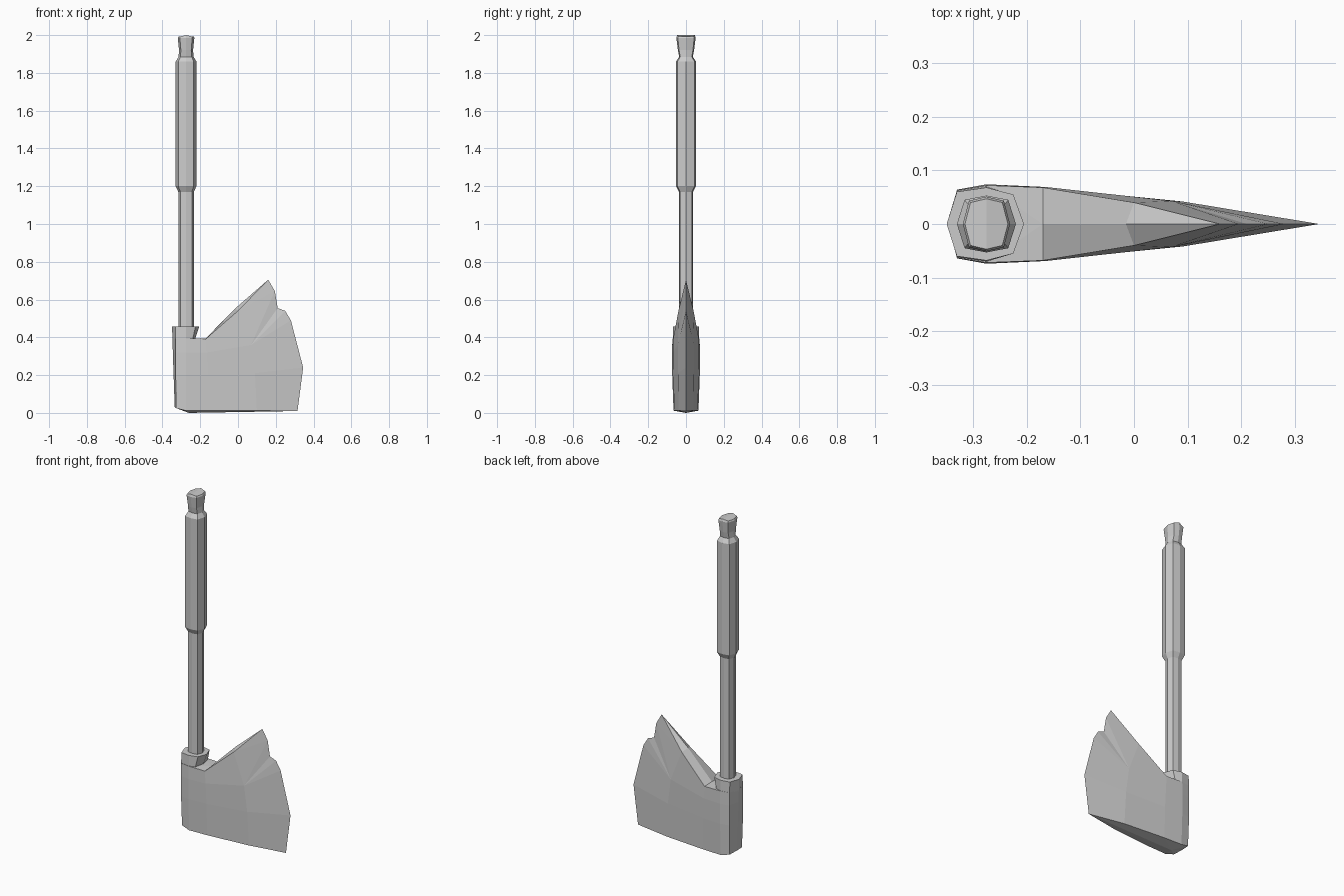
import bpy, bmesh

if "Cube" in bpy.data.objects:
    bpy.data.objects.remove(bpy.data.objects["Cube"])

# Single grey material
grey = bpy.data.materials.new("light_grey")
grey.use_nodes = True
color = (0.6, 0.6, 0.6, 1)
grey.diffuse_color = color
grey.node_tree.nodes["Principled BSDF"].inputs["Base Color"].default_value = color


def finish(name, bm):
    bmesh.ops.recalc_face_normals(bm, faces=bm.faces)
    mesh = bpy.data.meshes.new(name)
    bm.to_mesh(mesh)
    bm.free()
    mesh.materials.append(grey)
    obj = bpy.data.objects.new(name, mesh)
    bpy.context.collection.objects.link(obj)
    return obj


def bridge(bm, rings):
    for a, b in zip(rings, rings[1:]):
        for i in range(len(a)):
            j = (i + 1) % len(a)
            bm.faces.new((a[i], a[j], b[j], b[i]))


CX = -0.275
OCTAGON = [(1, 0), (.74, .85), (0, 1), (-.74, .85),
           (-1, 0), (-.74, -.85), (0, -1), (.74, -.85)]


# Eight-sided handle: sections of (height, half width, half depth)
def handle(name, sections, crown):
    bm = bmesh.new()
    rings = [[bm.verts.new((CX + u * rx, v * ry, z)) for u, v in OCTAGON]
             for z, rx, ry in sections]
    bridge(bm, rings)
    bm.faces.new(rings[0])
    top = rings[-1]
    top[2].co.z += crown
    top[6].co.z += crown
    bm.faces.new(top[2:7])
    bm.faces.new(top[6:] + top[:3])
    return finish(name, bm)


handle("handle", [(.3, .041, .037), (1.17, .041, .037), (1.2, .055, .053),
                  (1.86, .055, .053), (1.885, .04, .036), (1.92, .037, .043),
                  (1.985, .044, .051), (1.993, .04, .047)], .007)

# Collar around the handle socket, flaring towards the blade at its top
bm = bmesh.new()
outer_low = [(-.228, 0), (-.24, .058), (CX, .07), (-.33, .062), (-.347, 0)]
outer_top = [(-.205, 0), (-.225, .055), (CX, .068), (-.33, .06), (-.349, 0)]


def full_ring(half, z):
    pts = half + [(x, -y) for x, y in half[-2:0:-1]]
    return [bm.verts.new((x, y, z)) for x, y in pts]


low, top = full_ring(outer_low, .39), full_ring(outer_top, .457)
bridge(bm, [low, top])
bm.faces.new(top)
finish("collar", bm)

# Half of the axe head: columns of points from the back to the cutting edge
bm = bmesh.new()
columns = [
    [(-.335, 0, .03), (-.341, 0, .2), (-.345, 0, .32), (-.347, 0, .395)],
    [(-.327, .058, .025), (-.33, .063, .2), (-.33, .064, .32), (-.33, .063, .395)],
    [(-.275, .066, .012), (-.275, .073, .2), (-.275, .074, .32), (-.275, .072, .395)],
    [(-.16, .062, .012), (-.16, .067, .2), (-.165, .069, .32), (-.17, .068, .392)],
    [(.1, .04, .012), (.09, .042, .21), (.07, .043, .36), (0, .04, .54)],
]
cols = [[bm.verts.new(p) for p in col] for col in columns]
for a, b in zip(cols, cols[1:]):
    for r in range(3):
        bm.faces.new((a[r], b[r], b[r + 1], a[r + 1]))

# Chipped cutting edge
edge = [bm.verts.new((x, 0, z)) for x, z in
        [(.315, .01), (.345, .24), (.28, .49), (.25, .54),
         (.21, .555), (.195, .645), (.16, .705)]]
cheek = cols[4]
for r in range(2):
    bm.faces.new((cheek[r], edge[r], edge[r + 1], cheek[r + 1]))
for r in range(2, 5):
    bm.faces.new((cheek[2], edge[r], edge[r + 1]))
bm.faces.new((cheek[2], edge[5], cheek[3]))
bm.faces.new((cheek[3], edge[5], edge[6]))

# Shallow keel underneath
keel = bm.verts.new((-.26, 0, 0))
base = [c[0] for c in cols] + [edge[0]]
for a, b in zip(base, base[1:]):
    bm.faces.new((a, b, keel))

# Socket platform and ridged upper slope
step = bm.verts.new((-.17, 0, .395))
ridge = bm.verts.new((-.015, 0, .553))
for a, b in zip(cols[:3], cols[1:4]):
    bm.faces.new((a[3], b[3], step))
bm.faces.new((cols[3][3], cheek[3], ridge, step))
bm.faces.new((cheek[3], edge[6], ridge))

head = finish("axe_head", bm)
mirror = head.modifiers.new("Mirror", 'MIRROR')
mirror.use_axis = (False, True, False)
